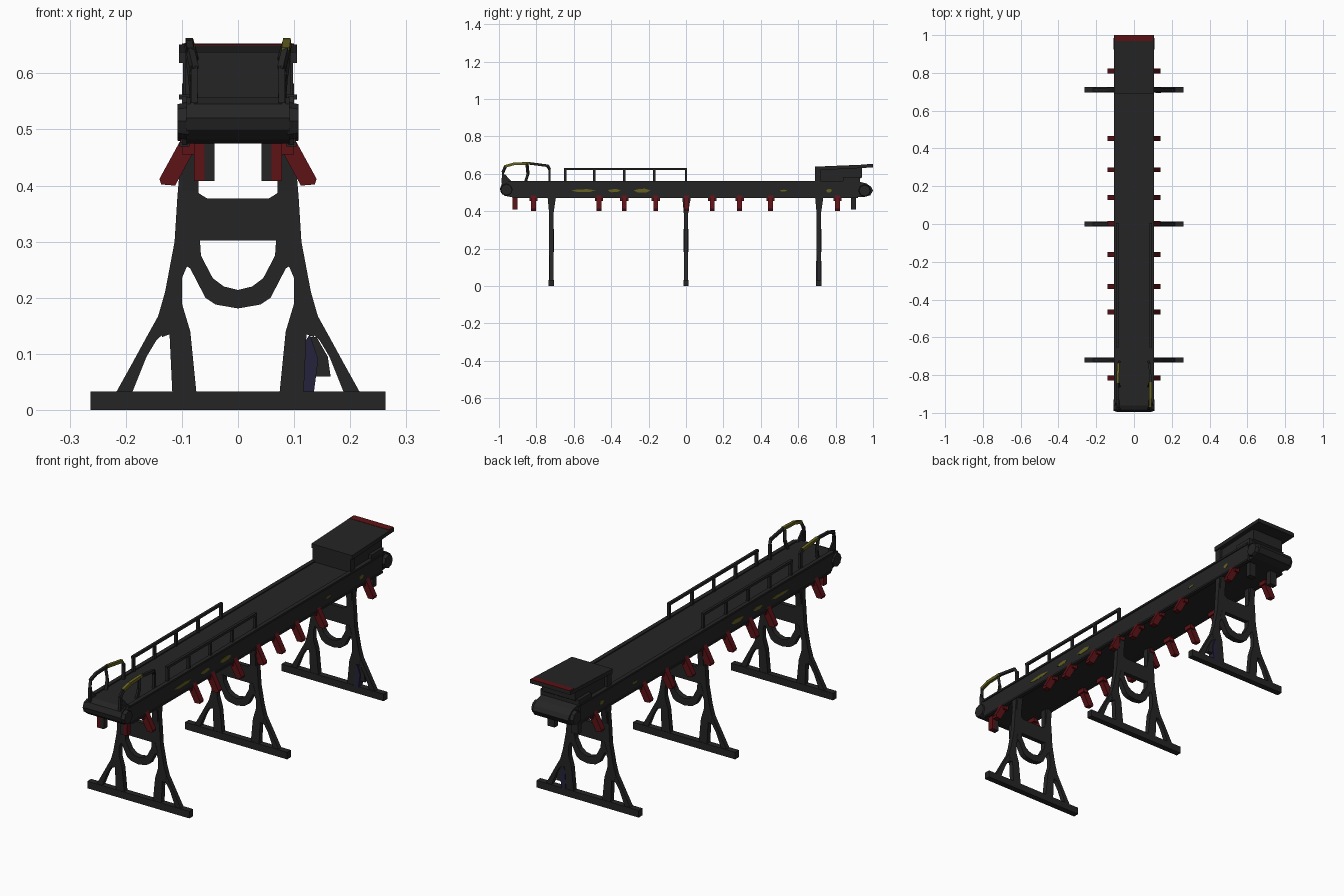
import bpy, bmesh, math
from mathutils import Vector, Matrix

if "Cube" in bpy.data.objects:
    bpy.data.objects.remove(bpy.data.objects["Cube"])


def mat(name, c):
    m = bpy.data.materials.new(name)
    m.diffuse_color = (*c, 1)
    m.use_nodes = True
    m.node_tree.nodes["Principled BSDF"].inputs["Base Color"].default_value = m.diffuse_color
    return m


DARK = mat("dark_steel", (0.018, 0.018, 0.018))
RED = mat("roller_red", (0.11, 0.006, 0.008))
YELLOW = mat("worn_yellow", (0.13, 0.12, 0.015))
BLUE = mat("cabinet_blue", (0.018, 0.016, 0.045))


def finish(bm, name, m):
    bmesh.ops.recalc_face_normals(bm, faces=bm.faces)
    me = bpy.data.meshes.new(name)
    bm.to_mesh(me)
    bm.free()
    ob = bpy.data.objects.new(name, me)
    bpy.context.collection.objects.link(ob)
    me.materials.append(m)
    return ob


def add_prism(bm, pts, a, b, axis):
    """Extrude a 2D outline along axis: 'y' takes (x,z), 'x' takes (y,z)."""
    def P(p, d):
        return (p[0], d, p[1]) if axis == 'y' else (d, p[0], p[1])
    v0 = [bm.verts.new(P(p, a)) for p in pts]
    v1 = [bm.verts.new(P(p, b)) for p in pts]
    bm.faces.new(v0)
    bm.faces.new(v1[::-1])
    n = len(pts)
    for i in range(n):
        bm.faces.new((v0[i], v0[(i + 1) % n], v1[(i + 1) % n], v1[i]))


def prism(name, pts, a, b, axis, m):
    bm = bmesh.new()
    add_prism(bm, pts, a, b, axis)
    return finish(bm, name, m)


def box(name, x0, x1, y0, y1, z0, z1, m):
    return prism(name, [(x0, z0), (x1, z0), (x1, z1), (x0, z1)], y0, y1, 'y', m)


def bars(name, paths, w, m):
    """Square bars following each path of points."""
    bm = bmesh.new()
    for path in paths:
        for p, q in zip(path, path[1:]):
            p, q = Vector(p), Vector(q)
            d = q - p
            rot = d.to_track_quat('Z', 'Y').to_matrix().to_4x4()
            M = Matrix.Translation((p + q) / 2) @ rot @ Matrix.Diagonal((w, w, d.length + w * .5, 1))
            bmesh.ops.create_cube(bm, size=1, matrix=M)
    return finish(bm, name, m)


def flip(pts, s):
    return [(s * a, b) for a, b in pts]


# conveyor body with rounded belt ends
prism("belt_body", [(-.93, .475), (-.97, .482), (-.99, .5), (-.995, .52), (-.985, .545), (-.96, .557),
                    (.93, .557), (.965, .548), (.99, .53), (1, .51), (.985, .485), (.95, .475)],
      -.092, .092, 'x', DARK)
for s in (-1, 1):
    a, b = sorted((s * .09, s * .1))
    prism("side_frame", [(-.93, .472), (.92, .472), (.92, .56), (-.95, .56), (-.965, .53)], a, b, 'x', DARK)
    box("top_lip", *sorted((s * .086, s * .105)), -.94, .92, .553, .562, DARK)
    box("bottom_lip", *sorted((s * .086, s * .104)), -.92, .92, .47, .478, DARK)
    # bearing housings at both ends
    for y, z in ((-.96, .515), (.955, .51)):
        bm = bmesh.new()
        bmesh.ops.create_cone(bm, cap_ends=True, segments=8, radius1=.034, radius2=.03, depth=.02,
                              matrix=Matrix.Translation((s * .098, y, z)) @ Matrix.Rotation(s * math.pi / 2, 4, 'Y'))
        finish(bm, "bearing", DARK)
    # pointed guard plates at the front end
    prism("end_guard", [(-.985, .54), (-.93, .555), (-.97, .6)], *sorted((s * .078, s * .085)), 'x', DARK)

# loading hopper with sloping lid
bm = bmesh.new()
add_prism(bm, [(.69, .555), (.9, .555), (.94, .58), (.94, .64), (.69, .637)], -.085, .085, 'x')
finish(bm, "hopper_box", DARK)
prism("hopper_lid", [(.69, .618), (1, .634), (1, .651), (.69, .638)], -.105, .105, 'x', DARK)
prism("hopper_front_plate", [(.69, .555), (.72, .555), (.72, .63), (.69, .63)], -.098, .098, 'x', DARK)
prism("lid_red_stripe", [(.968, .645), (1, .647), (1, .653), (.968, .651)], -.1, .1, 'x', RED)
box("hopper_lower_block", -.1, .1, .84, .93, .55, .582, DARK)

# handrails
for s in (-1, 1):
    x = s * .088
    ys = (-.645, -.49, -.33, -.17, 0)
    bars("side_rail", [[(x, -.65, .625), (x, .003, .625)]] + [[(x, y, .55), (x, y, .625)] for y in ys], .012, DARK)
    X = s * .078
    arch = [(X, -.98, .55), (X, -.978, .61), (X + s * .007, -.965, .64), (X + s * .009, -.92, .653),
            (X + s * .009, -.84, .656), (X + s * .005, -.74, .643), (X, -.73, .625), (X, -.73, .55)]
    bars("front_arch_rail", [arch, [(X, -.86, .55), (X + s * .004, -.845, .6), (X + s * .009, -.85, .652)]], .012, DARK)
    if s > 0:
        bars("yellow_rail_paint", [arch[2:5]], .014, YELLOW)
    else:
        bars("yellow_rail_paint", [arch[4:6]], .0135, YELLOW)

# worn yellow patches on the sides
for s in (-1, 1):
    a, b = sorted((s * .098, s * .1015))
    for y, w, h in ((-.55, .065, .008), (-.385, .035, .009), (-.235, .045, .011), (.52, .02, .005), (.765, .016, .01)):
        prism("yellow_patch", [(y - w, .51), (y - w * .4, .51 - h), (y + w * .6, .51 - h * .8),
                               (y + w, .512), (y + w * .3, .51 + h), (y - w * .6, .51 + h * .6)], a, b, 'x', YELLOW)

# trestle legs
upright = [(.068, .475), (.1, .475), (.108, .38), (.113, .3), (.13, .21), (.143, .165), (.135, .13), (.122, .135),
           (.117, .03), (.074, .03), (.085, .14), (.1, .19), (.1, .235), (.085, .27), (.07, .3), (.07, .42)]
strut = [(.138, .175), (.163, .13), (.193, .075), (.218, .03), (.189, .03), (.163, .095), (.145, .125), (.13, .138)]
hoop = [(-.1, .262), (-.085, .252), (-.058, .2), (-.04, .188), (0, .181), (.04, .188), (.058, .2), (.085, .252),
        (.1, .262), (.085, .305), (.068, .305), (.066, .275), (.045, .235), (.025, .22), (0, .214),
        (-.025, .22), (-.045, .235), (-.066, .275), (-.068, .305), (-.085, .305)]
beam = [(-.09, .302), (.09, .302), (.09, .4), (.068, .385), (.055, .377), (-.055, .377), (-.068, .385), (-.09, .4)]
for n, c in (("front", -.72), ("middle", 0), ("back", .71)):
    h = .012
    for s in (-1, 1):
        prism(n + "_leg_upright", flip(upright, s), c - h, c + h, 'y', DARK)
        prism(n + "_leg_strut", flip(strut, s), c - h * .9, c + h * .9, 'y', DARK)
        prism(n + "_leg_bracket", [(c - .02, .478), (c + .025, .478), (c + .012, .39), (c - .012, .39)],
              *sorted((s * .072, s * .1)), 'x', DARK)
    prism(n + "_leg_beam", beam, c - h * .9, c + h * .9, 'y', DARK)
    prism(n + "_leg_hoop", hoop, c - h * 1.1, c + h * 1.1, 'y', DARK)
    box(n + "_leg_foot", -.263, .263, c - .014, c + .014, 0, .033, DARK)

# blue panel in the back trestle
prism("blue_panel", [(.113, .03), (.135, .03), (.143, .09), (.128, .135), (.118, .12)], .694, .724, 'y', BLUE)
prism("panel_frame", [(.13, .06), (.165, .06), (.16, .095), (.14, .13), (.13, .13)], .7, .72, 'y', DARK)

# red return-roller pegs along both sides
peg = [(.082, .455), (.09, .485), (.1, .485), (.14, .412), (.137, .402), (.112, .4)]
for y in (-.815, -.465, -.33, -.162, .003, .14, .287, .452, .81):
    for s in (-1, 1):
        prism("roller_peg", flip(peg, s), y - .013, y + .013, 'y', RED)
        box("peg_mount", *sorted((s * .075, s * .1)), y - .022, y + .022, .455, .478, RED)

# end pegs set further in
for y, m in ((-.915, RED), (.895, DARK)):
    for s in (-1, 1):
        box("end_peg", *sorted((s * .06, s * .078)), y - .013, y + .013, .408, .475, m)
        box("end_peg_core", *sorted((s * .042, s * .06)), y - .013, y + .013, .408, .475, DARK)
